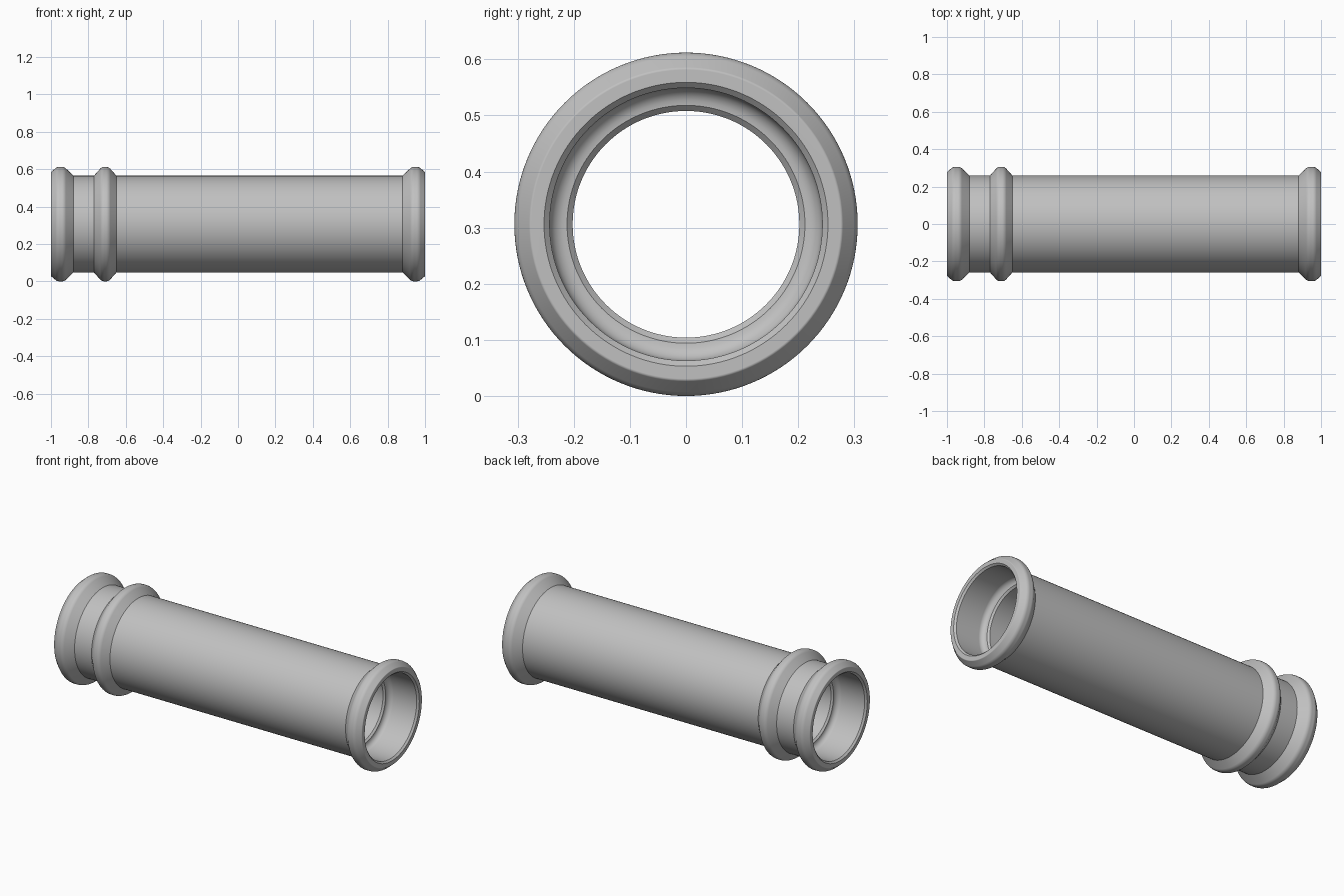
import bpy, bmesh, math
from mathutils import Vector, Matrix

if "Cube" in bpy.data.objects:
    bpy.data.objects.remove(bpy.data.objects["Cube"], do_unlink=True)

AXIS_HEIGHT = 0.306
SEGMENTS = 128

steel = bpy.data.materials.new("satin grey steel")
steel.use_nodes = True
steel.diffuse_color = (0.53, 0.53, 0.53, 1)
steel.node_tree.nodes["Principled BSDF"].inputs["Base Color"].default_value = steel.diffuse_color


def fillet(prev, corner, nxt, radius, steps=6):
    """Round one profile corner with an arc of the given radius."""
    a, b = (prev - corner).normalized(), (nxt - corner).normalized()
    half = a.angle(b) / 2
    reach = radius / math.tan(half)
    centre = corner + (a + b).normalized() * radius / math.sin(half)
    start, end = corner + a * reach - centre, corner + b * reach - centre
    points = []
    for i in range(steps + 1):
        t = i / steps
        sweep = math.pi - 2 * half
        points.append(centre + (start * math.sin((1 - t) * sweep)
                                + end * math.sin(t * sweep)) / math.sin(sweep))
    return points


def lathe(name, corners):
    """Spin a closed profile of (x, radius, fillet) around the x axis."""
    pts = [Vector((x, r)) for x, r, _ in corners]
    profile = []
    for i, (_, _, rounding) in enumerate(corners):
        if rounding:
            profile += fillet(pts[i - 1], pts[i], pts[(i + 1) % len(pts)], rounding)
        else:
            profile.append(pts[i])
    bm = bmesh.new()
    rings = []
    for s in range(SEGMENTS):
        turn = Matrix.Rotation(math.tau * s / SEGMENTS, 3, 'X')
        rings.append([bm.verts.new(turn @ Vector((p.x, 0, p.y))) for p in profile])
    n = len(profile)
    for s, ring in enumerate(rings):
        following = rings[(s + 1) % SEGMENTS]
        for i in range(n):
            j = (i + 1) % n
            bm.faces.new((ring[i], ring[j], following[j], following[i]))
    bmesh.ops.recalc_face_normals(bm, faces=bm.faces)
    mesh = bpy.data.meshes.new(name)
    bm.to_mesh(mesh)
    bm.free()
    mesh.materials.append(steel)
    obj = bpy.data.objects.new(name, mesh)
    bpy.context.collection.objects.link(obj)
    obj.location.z = AXIS_HEIGHT
    return obj


# Outer wall: rolled end beads and one extra bead near the right end
end_bead = [(0.88, 0.259, 0), (0.929, 0.306, 0.03),
            (0.967, 0.306, 0.03), (1.0, 0.278, 0.006)]
middle_bead = [(-0.77, 0.259, 0), (-0.728, 0.306, 0.03),
               (-0.692, 0.306, 0.03), (-0.65, 0.259, 0)]
# Inside: chamfered mouth, socket, rounded shoulder and narrower bore
socket = [(1.0, 0.253, 0), (0.99, 0.243, 0),
          (0.81, 0.243, 0.03), (0.81, 0.212, 0), (0.80, 0.202, 0)]


def mirror(points):
    return [(-x, r, f) for x, r, f in reversed(points)]


pipe = lathe("pipe_coupling",
             mirror(end_bead) + middle_bead + end_bead + socket + mirror(socket))

bpy.ops.object.select_all(action='DESELECT')
pipe.select_set(True)
bpy.context.view_layer.objects.active = pipe
bpy.ops.object.shade_smooth_by_angle(angle=math.radians(25))
weighted = pipe.modifiers.new("even shading", 'WEIGHTED_NORMAL')
weighted.keep_sharp = True
